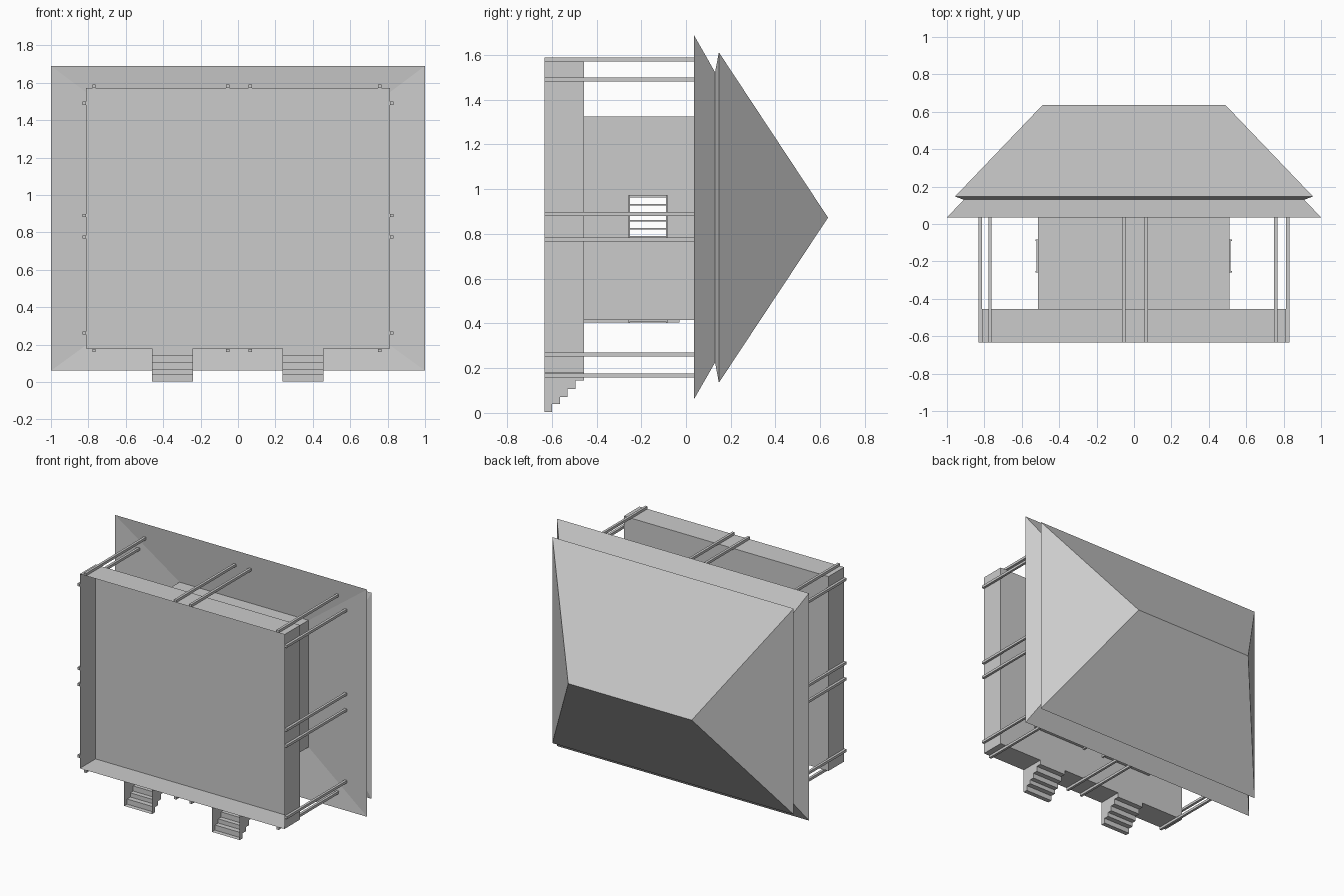
import bpy, bmesh

if "Cube" in bpy.data.objects:
    bpy.data.objects.remove(bpy.data.objects["Cube"])

# The house lies on its front: its "up" is +y, its front faces -z.
FLOOR, GROUND, EAVE = -0.455, -0.633, 0.035
WX0, WX1, WZ0, WZ1, WTOP = -0.513, 0.51, 0.415, 1.325, 0.07


def finish(name, bm):
    bmesh.ops.remove_doubles(bm, verts=bm.verts, dist=1e-5)
    bmesh.ops.recalc_face_normals(bm, faces=bm.faces)
    me = bpy.data.meshes.new(name)
    bm.to_mesh(me)
    bm.free()
    ob = bpy.data.objects.new(name, me)
    bpy.context.collection.objects.link(ob)
    return ob


def face(bm, pts):
    return bm.faces.new([bm.verts.new(p) for p in pts])


def box(bm, x0, x1, y0, y1, z0, z1):
    vs = bmesh.ops.create_cube(bm, size=1)["verts"]
    for v in vs:
        v.co = ((x0 + x1) / 2 + v.co.x * (x1 - x0),
                (y0 + y1) / 2 + v.co.y * (y1 - y0),
                (z0 + z1) / 2 + v.co.z * (z1 - z0))


def ring(x, y, z0, z1):
    return [(-x, y, z0), (x, y, z0), (x, y, z1), (-x, y, z1)]


def loft(bm, a, b):
    for i in range(4):
        j = (i + 1) % 4
        face(bm, [a[i], a[j], b[j], b[i]])


# base: thin floor with a skirt, open underneath
bm = bmesh.new()
lo, hi = ring(0.812, GROUND, 0.178, 1.572), ring(0.812, FLOOR, 0.178, 1.572)
loft(bm, lo, hi)
face(bm, hi)
finish("base", bm)

# veranda posts: front, back and both sides
bm = bmesh.new()
r = 0.009
spots = [(x, z) for x in (-0.77, -0.055, 0.066, 0.758) for z in (0.168, 1.581)]
spots += [(x, z) for x in (-0.822, 0.822) for z in (0.262, 0.775, 0.89, 1.49)]
for x, z in spots:
    box(bm, x - r, x + r, GROUND, EAVE + 0.015, z - r, z + r)
finish("veranda_posts", bm)

# stairs: stepped shell with side cheeks, open underneath
steps_y = [GROUND, -0.60, -0.563, -0.53, -0.493, FLOOR]
steps_z = [0.003, 0.04, 0.07, 0.107, 0.145]
for name, x0, x1 in (("left_stairs", -0.46, -0.24), ("right_stairs", 0.237, 0.457)):
    bm = bmesh.new()
    prof = []
    for i, z in enumerate(steps_z):
        prof += [(steps_y[i], z), (steps_y[i + 1], z)]
    prof.append((FLOOR, 0.178))
    for (ya, za), (yb, zb) in zip(prof, prof[1:]):
        face(bm, [(x0, ya, za), (x1, ya, za), (x1, yb, zb), (x0, yb, zb)])
    for x in (x0, x1):
        face(bm, [(x, y, z) for y, z in prof] + [(x, GROUND, 0.178)])
    finish(name, bm)


# walls: sheets with rectangular openings (u, y ranges)
def wall(name, u0, u1, holes, place):
    bm = bmesh.new()
    us = sorted({u0, u1} | {h[k] for h in holes for k in (0, 1)})
    ys = sorted({FLOOR, WTOP} | {h[k] for h in holes for k in (2, 3)})
    for a, b in zip(us, us[1:]):
        for c, d in zip(ys, ys[1:]):
            mu, my = (a + b) / 2, (c + d) / 2
            if any(h[0] < mu < h[1] and h[2] < my < h[3] for h in holes):
                continue
            face(bm, [place(a, c), place(b, c), place(b, d), place(a, d)])
    finish(name, bm)


side_hole = (0.787, 0.967, -0.25, -0.09)
door = (-0.10, 0.07, FLOOR, -0.04)
front_holes = [(c - 0.09, c + 0.09, -0.25, -0.09) for c in (-0.305, 0.305)]
wall("front_wall", WX0, WX1, front_holes + [door], lambda u, y: (u, y, WZ0))
wall("back_wall", WX0, WX1, [], lambda u, y: (u, y, WZ1))
wall("left_wall", WZ0, WZ1, [side_hole], lambda u, y: (WX0, y, u))
wall("right_wall", WZ0, WZ1, [side_hole], lambda u, y: (WX1, y, u))


# windows: sill, lintel and slim bars
def window(name, hole, plane, front):
    bm = bmesh.new()
    u0, u1, y0, y1 = hole

    def bar(a, b, c, d, t):
        if front:
            box(bm, a, b, c, d, plane - t, plane + t)
        else:
            box(bm, plane - t, plane + t, c, d, a, b)
    bar(u0 - 0.008, u1 + 0.008, y0 - 0.008, y0, 0.014)
    bar(u0 - 0.008, u1 + 0.008, y1, y1 + 0.008, 0.014)
    for i in range(6):
        u = u0 + (u1 - u0) * i / 5
        bar(u - 0.004, u + 0.004, y0, y1, 0.007)
    finish(name, bm)


window("left_window", side_hole, WX0, False)
window("right_window", side_hole, WX1, False)
window("front_left_window", front_holes[0], WZ0, True)
window("front_right_window", front_holes[1], WZ0, True)

# door frame
bm = bmesh.new()
for x in (door[0], door[1]):
    box(bm, x - 0.006, x + 0.006, FLOOR, door[3], WZ0 - 0.01, WZ0 + 0.01)
box(bm, door[0] - 0.006, door[1] + 0.006, door[3], door[3] + 0.01, WZ0 - 0.01, WZ0 + 0.01)
finish("door_frame", bm)

# lower roof tier: outer slope plus soffit running in to the walls
bm = bmesh.new()
eave = ring(1.0, EAVE, 0.06, 1.69)
loft(bm, eave, ring(0.91, 0.13, 0.225, 1.523))
soffit = ring(0.512, WTOP, WZ0, WZ1)
loft(bm, eave, soffit)
face(bm, soffit)
finish("lower_roof", bm)

# upper roof tier: hipped, with a ridge and a shallow underside
bm = bmesh.new()
eave = ring(0.957, 0.147, 0.135, 1.612)
inner = ring(0.91, 0.13, 0.225, 1.523)
ra, rb = (-0.49, 0.635, 0.873), (0.49, 0.635, 0.873)
loft(bm, eave, inner)
face(bm, [eave[0], eave[1], rb, ra])
face(bm, [eave[2], eave[3], ra, rb])
face(bm, [eave[1], eave[2], rb])
face(bm, [eave[3], eave[0], ra])
finish("upper_roof", bm)
